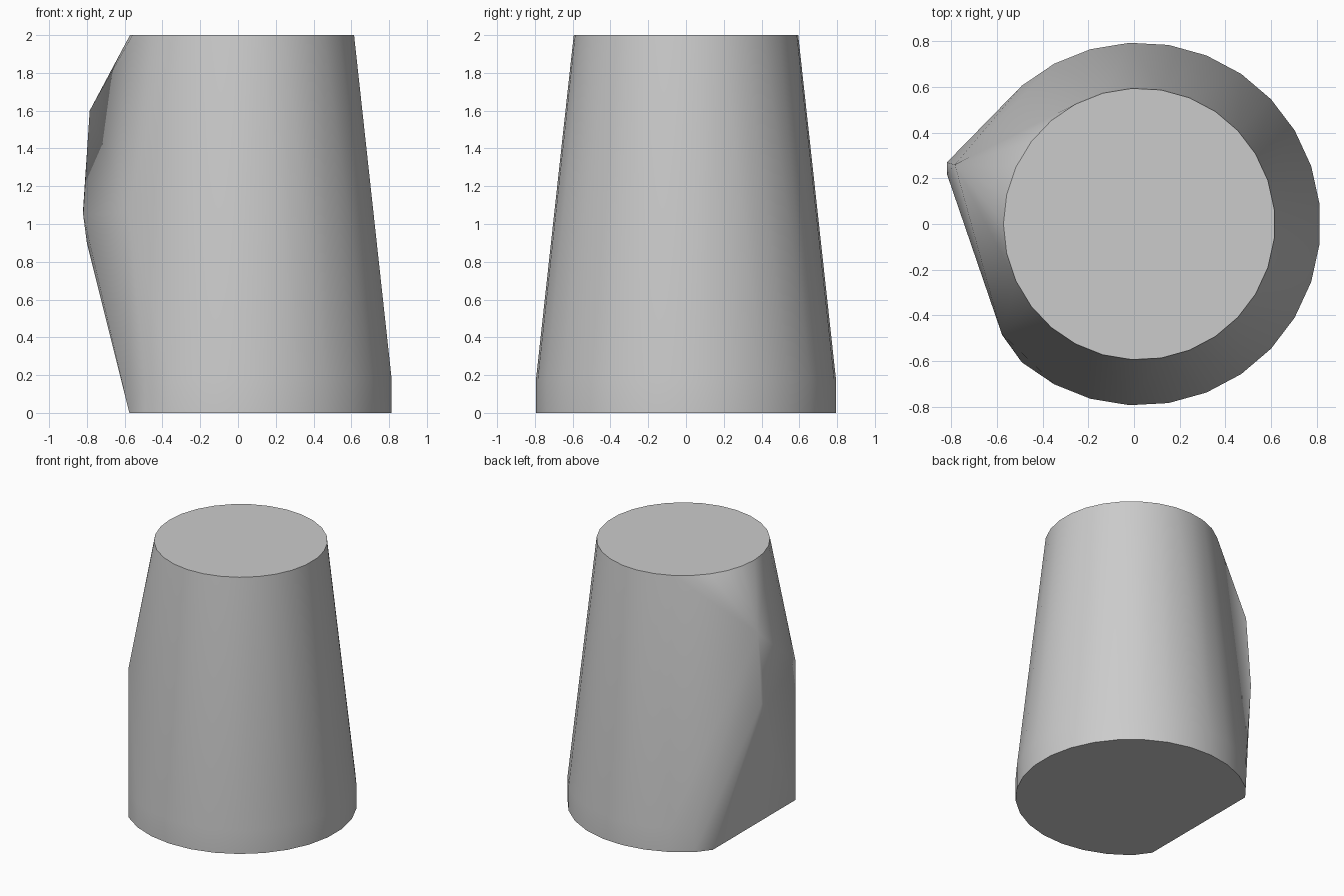
import bpy, bmesh, math

cube = bpy.data.objects.get("Cube")
if cube:
    bpy.data.objects.remove(cube, do_unlink=True)

grey = bpy.data.materials.new("plain_grey")
grey.use_nodes = True
colour = (0.6, 0.6, 0.6, 1)
grey.diffuse_color = colour
grey.node_tree.nodes["Principled BSDF"].inputs["Base Color"].default_value = colour

SIDES = 29
CUT_X = -0.575


def ring(radius, z):
    """Points of a circle, with a flat side towards +x."""
    angles = [(i + 0.5) * math.tau / SIDES for i in range(SIDES)]
    return [(0.023 + radius * math.cos(a), radius * math.sin(a), z) for a in angles]


# Tapered body: round top, short upright foot, one side of the foot cut straight
points = ring(0.595, 2)
for z in (0, 0.18):
    points += [p for p in ring(0.795, z) if p[0] > CUT_X]
points += [(CUT_X, -0.49, 0), (CUT_X, 0.5, 0)]

# Bulge on the side: a leaning ridge and the corner in front of it
points += [(-0.785, 0.26, 1.6), (-0.82, 0.27, 1.08), (-0.82, 0.22, 1.05),
           (-0.8, 0.25, 0.9), (-0.58, -0.48, 1.06)]

# Stretch one skin over all the points
bm = bmesh.new()
for p in points:
    bm.verts.new(p)
hull = bmesh.ops.convex_hull(bm, input=bm.verts)
loose = {g for g in hull["geom_interior"] + hull["geom_unused"]
         if isinstance(g, bmesh.types.BMVert)}
bmesh.ops.delete(bm, geom=list(loose), context="VERTS")
bmesh.ops.dissolve_limit(bm, angle_limit=math.radians(0.5),
                         verts=bm.verts, edges=bm.edges)
bmesh.ops.recalc_face_normals(bm, faces=bm.faces)

mesh = bpy.data.meshes.new("tapered_body")
bm.to_mesh(mesh)
bm.free()
mesh.materials.append(grey)
body = bpy.data.objects.new("tapered_body", mesh)
bpy.context.collection.objects.link(body)

bpy.ops.object.select_all(action="DESELECT")
body.select_set(True)
bpy.context.view_layer.objects.active = body
bpy.ops.object.shade_smooth_by_angle(angle=math.radians(30))
